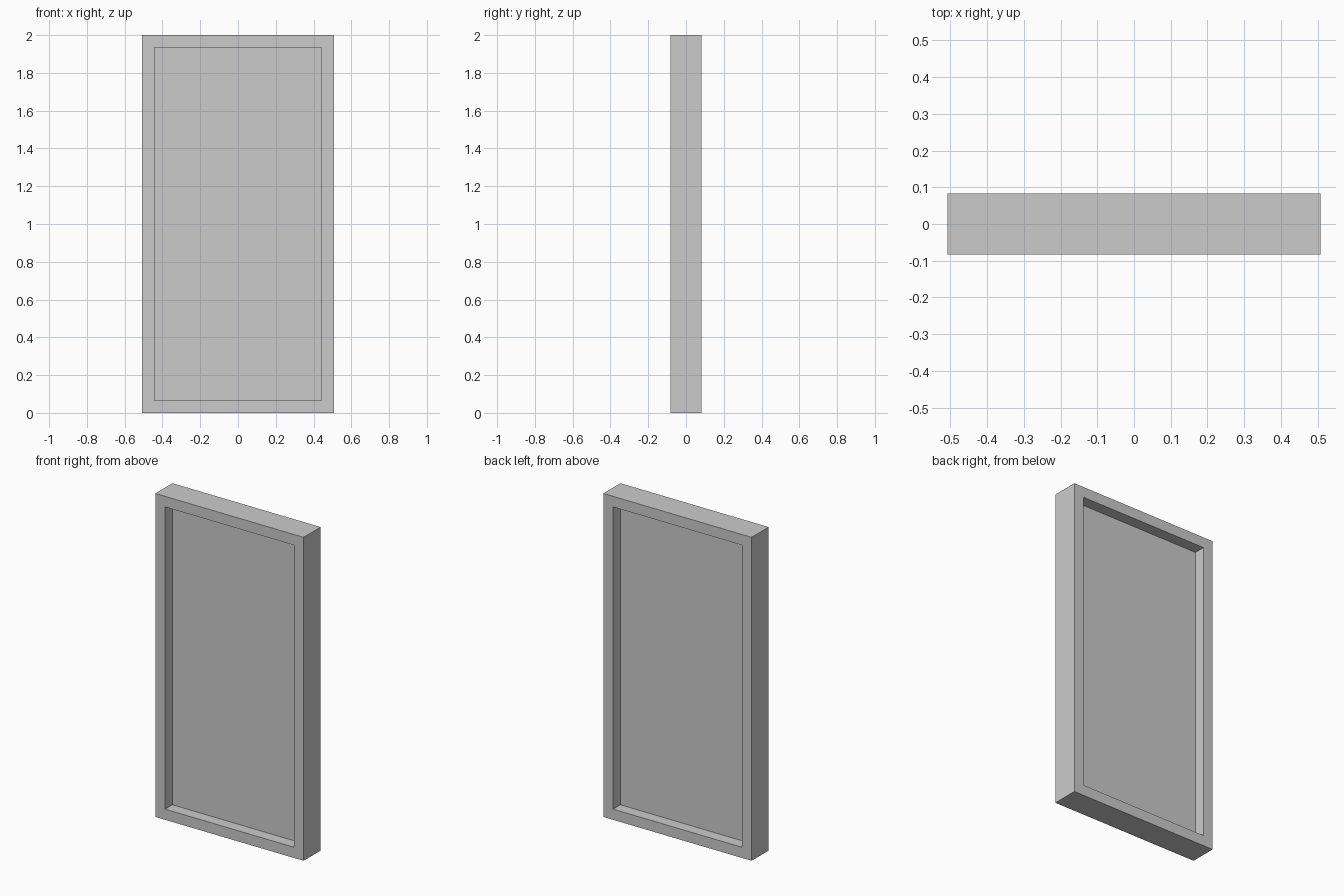
import bpy
import bmesh
from mathutils import Matrix, Vector

if "Cube" in bpy.data.objects:
    bpy.data.objects.remove(bpy.data.objects["Cube"])

WIDTH, DEPTH, HEIGHT = 1.014, 0.166, 2.0
BORDER, RECESS = 0.066, 0.071

# Solid slab standing on the ground
bm = bmesh.new()
bmesh.ops.create_cube(bm, size=1.0, matrix=Matrix.Translation((0, 0, HEIGHT / 2))
                      @ Matrix.Diagonal((WIDTH, DEPTH, HEIGHT, 1)))

# Sink a recessed panel into the front and the back, leaving a raised border
bm.normal_update()
for face in [f for f in bm.faces if abs(f.normal.y) > 0.9]:
    inward = Vector((0, -RECESS if face.normal.y > 0 else RECESS, 0))
    bmesh.ops.inset_region(bm, faces=[face], thickness=BORDER, use_even_offset=True)
    panel = bmesh.ops.extrude_discrete_faces(bm, faces=[face])["faces"][0]
    bmesh.ops.translate(bm, verts=panel.verts[:], vec=inward)

bmesh.ops.recalc_face_normals(bm, faces=bm.faces[:])
mesh = bpy.data.meshes.new("framed_panel")
bm.to_mesh(mesh)
bm.free()
bpy.context.collection.objects.link(bpy.data.objects.new("framed_panel", mesh))
